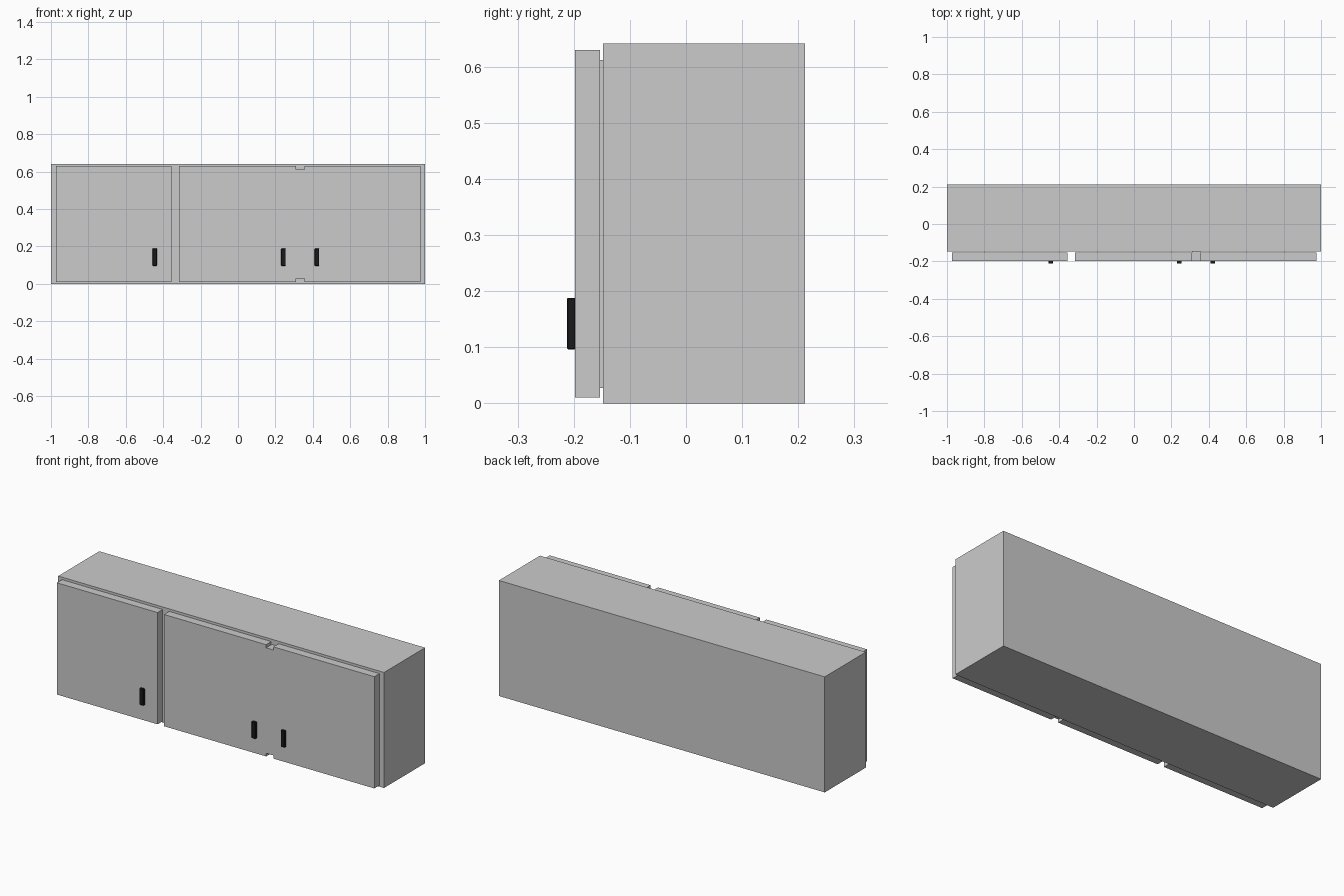
import bpy

if "Cube" in bpy.data.objects:
    bpy.data.objects.remove(bpy.data.objects["Cube"])


def box(name, x, y, z, bevel=0.0):
    """Box from (min, max) pairs on each axis."""
    bpy.ops.mesh.primitive_cube_add(size=1, location=[(a + b) / 2 for a, b in (x, y, z)])
    ob = bpy.context.object
    ob.name = name
    ob.scale = [b - a for a, b in (x, y, z)]
    bpy.ops.object.transform_apply(location=False, rotation=False, scale=True)
    if bevel:
        mod = ob.modifiers.new("edge_chamfer", 'BEVEL')
        mod.width = bevel
        mod.segments = 1
    return ob


black = bpy.data.materials.new("black_handle")
black.diffuse_color = (0.01, 0.01, 0.01, 1)
black.use_nodes = True
black.node_tree.nodes["Principled BSDF"].inputs["Base Color"].default_value = black.diffuse_color

# Cabinet carcass
box("cabinet_body", (-1, 1), (-0.148, 0.212), (0, 0.641))

# Stile between the middle and right doors
box("centre_stile", (0.311, 0.356), (-0.197, -0.148), (0.027, 0.612))

# Doors, each with its handle
doors = [("left", -0.973, -0.355, -0.445),
         ("middle", -0.315, 0.311, 0.243),
         ("right", 0.356, 0.975, 0.422)]
for side, x0, x1, hx in doors:
    box(side + "_door", (x0, x1), (-0.198, -0.153), (0.01, 0.63))
    handle = box(side + "_handle", (hx - 0.012, hx + 0.012),
                 (-0.212, -0.197), (0.096, 0.188), bevel=0.002)
    handle.data.materials.append(black)
